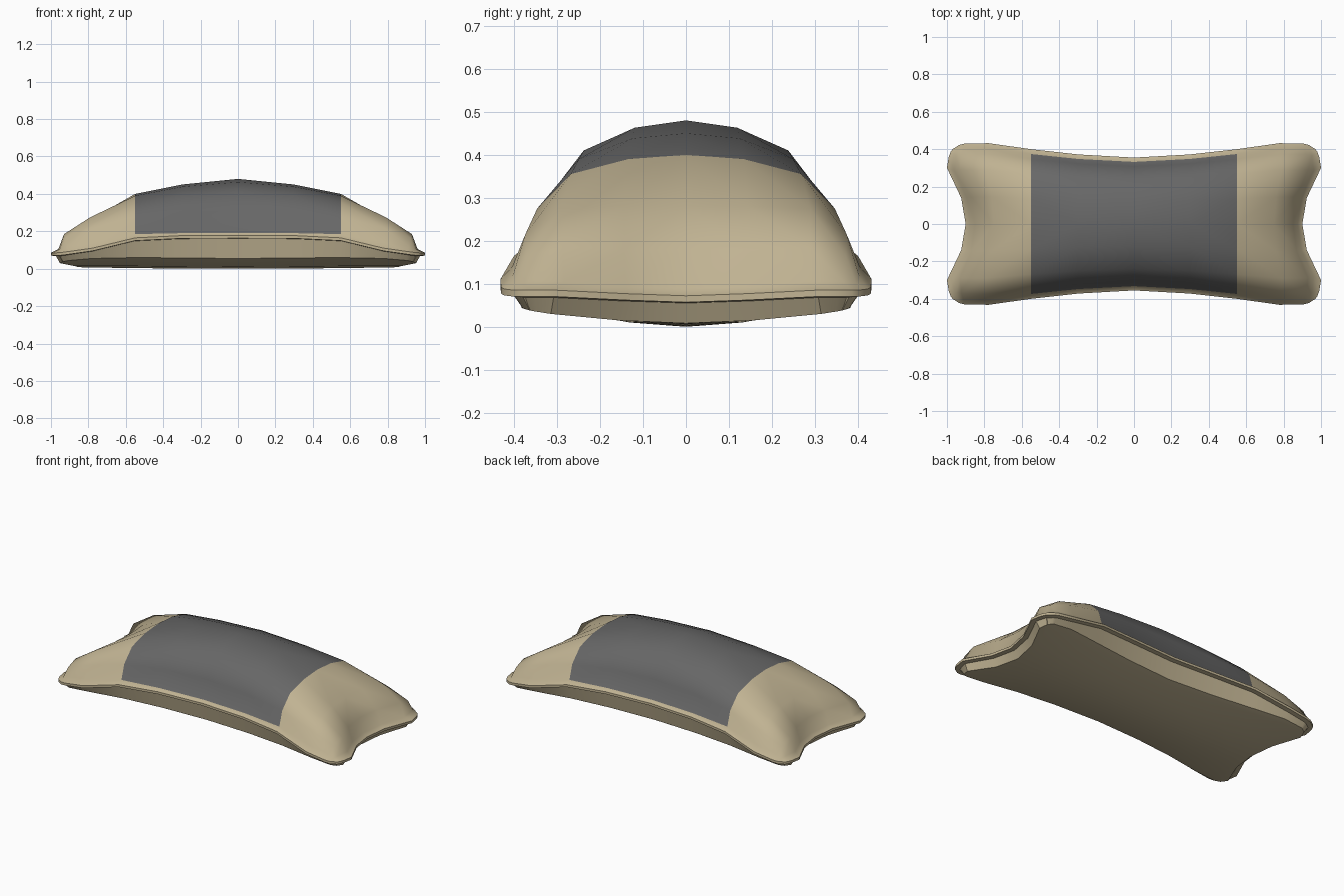
import bpy
import math
from mathutils import Vector

old = bpy.data.objects.get("Cube")
if old:
    bpy.data.objects.remove(old, do_unlink=True)


def make_material(name, rgb):
    mat = bpy.data.materials.new(name)
    mat.use_nodes = True
    mat.diffuse_color = (*rgb, 1)
    mat.node_tree.nodes["Principled BSDF"].inputs["Base Color"].default_value = (*rgb, 1)
    return mat


TAN = make_material("tan fabric", (0.53, 0.45, 0.29))
GREY = make_material("dark grey panel", (0.135, 0.135, 0.135))


def grid_faces(rows, cols, flip=False):
    """Quads over a rows x cols grid of vertices."""
    faces = []
    for i in range(rows - 1):
        for j in range(cols - 1):
            a = i * cols + j
            quad = (a, a + cols, a + cols + 1, a + 1)
            faces.append(quad[::-1] if flip else quad)
    return faces


def build_quarter(name, verts, faces, materials, angle, rule=None):
    """Make one quarter of a part, shade it and mirror it in x and y."""
    mesh = bpy.data.meshes.new(name)
    mesh.from_pydata(verts, [], faces)
    for mat in materials:
        mesh.materials.append(mat)
    if rule:
        for poly in mesh.polygons:
            poly.material_index = rule(poly.center, poly.index)
    obj = bpy.data.objects.new(name, mesh)
    bpy.context.collection.objects.link(obj)
    bpy.ops.object.select_all(action="DESELECT")
    obj.select_set(True)
    bpy.context.view_layer.objects.active = obj
    bpy.ops.object.shade_smooth_by_angle(angle=math.radians(angle))
    mirror = obj.modifiers.new("mirror", "MIRROR")
    mirror.use_axis = (True, True, False)
    mirror.merge_threshold = 0.0005
    return obj


# Cross-sections from the middle to the end: x, end dent, half width, heights
SPREAD = (0, 0.335, 0.67, 0.865, 0.935, 1)
END_SPREAD = (0, 0.35, 0.75, 0.9, 0.965, 1)
DENT = (1, 0.76, 0, 0.1, 0.2, 0.3)
SECTIONS = [
    (0.00, 0.00, 0.355, (0.48, 0.463, 0.41, 0.31, 0.19, 0.178)),
    (0.30, 0.00, 0.372, (0.45, 0.438, 0.39, 0.30, 0.19, 0.177)),
    (0.55, 0.00, 0.400, (0.40, 0.39, 0.355, 0.275, 0.185, 0.165)),
    (0.79, 0.04, 0.432, (0.28, 0.28, 0.275, 0.215, 0.14, 0.11)),
    (0.93, 0.08, 0.430, (0.18, 0.18, 0.185, 0.165, 0.12, 0.092)),
    (0.96, 0.085, 0.423, (0.09, 0.093, 0.105, 0.105, 0.10, 0.088)),
    (1.00, 0.10, 0.400, (0.072, 0.077, 0.085, 0.085, 0.085, 0.085)),
]
ROWS, COLS = len(SECTIONS), len(SPREAD)

stations = []
for n, (x, dent, width, heights) in enumerate(SECTIONS):
    spread = END_SPREAD if n == ROWS - 1 else SPREAD
    stations.append([Vector((x - dent * d, width * s, z))
                     for d, s, z in zip(DENT, spread, heights)])

# Padded top with the grey panel across its middle
build_quarter("padded_top", [p for st in stations for p in st],
              grid_faces(ROWS, COLS), [TAN, GREY], 60,
              lambda c, i: int(c.x < 0.55 and i % (COLS - 1) < COLS - 2))

# Outline of the top, from the side middle round the corner to the end middle
outline = [st[-1] for st in stations] + stations[-1][-2::-1]


def inset(loop, distance, drop):
    """Move the outline inward and down."""
    result = []
    for i, p in enumerate(loop):
        if i == 0:
            normal = Vector((0, 1, 0))
        elif i == len(loop) - 1:
            normal = Vector((1, 0, 0))
        else:
            t = loop[i + 1] - loop[i - 1]
            normal = Vector((-t.y, t.x, 0)).normalized()
        result.append(p - normal * distance - Vector((0, 0, drop)))
    return result


def loft(loops):
    """Vertices and outward faces for a stack of loops, top one first."""
    return [p for loop in loops for p in loop], grid_faces(len(loops), len(loops[0]), True)


# Thin lip round the edge
lip = [outline, inset(outline, 0, 0.015), inset(outline, 0.028, 0.017)]
build_quarter("edge_lip", *loft(lip), [TAN], 35)


# Shallow base: wall and gently bowed underside
def underside_height(x, y):
    along = (x / 0.95) ** 2
    return 0.075 * (y / 0.36) ** 2 * (1 - 0.65 * along) + 0.01 * along


foot = inset(outline, 0.05, 0)
for p in foot:
    p.z = underside_height(p.x, p.y)
build_quarter("base_wall", *loft([lip[-1], foot]), [TAN], 35)

corner = foot[ROWS - 1]
end_row = foot[ROWS - 1:][::-1]
under = []
for side in foot[:ROWS]:
    for e in end_row:
        x, y = side.x * e.x / corner.x, side.y * e.y / corner.y
        under.append((x, y, underside_height(x, y)))
build_quarter("underside", under, grid_faces(ROWS, COLS, True), [TAN], 60)
